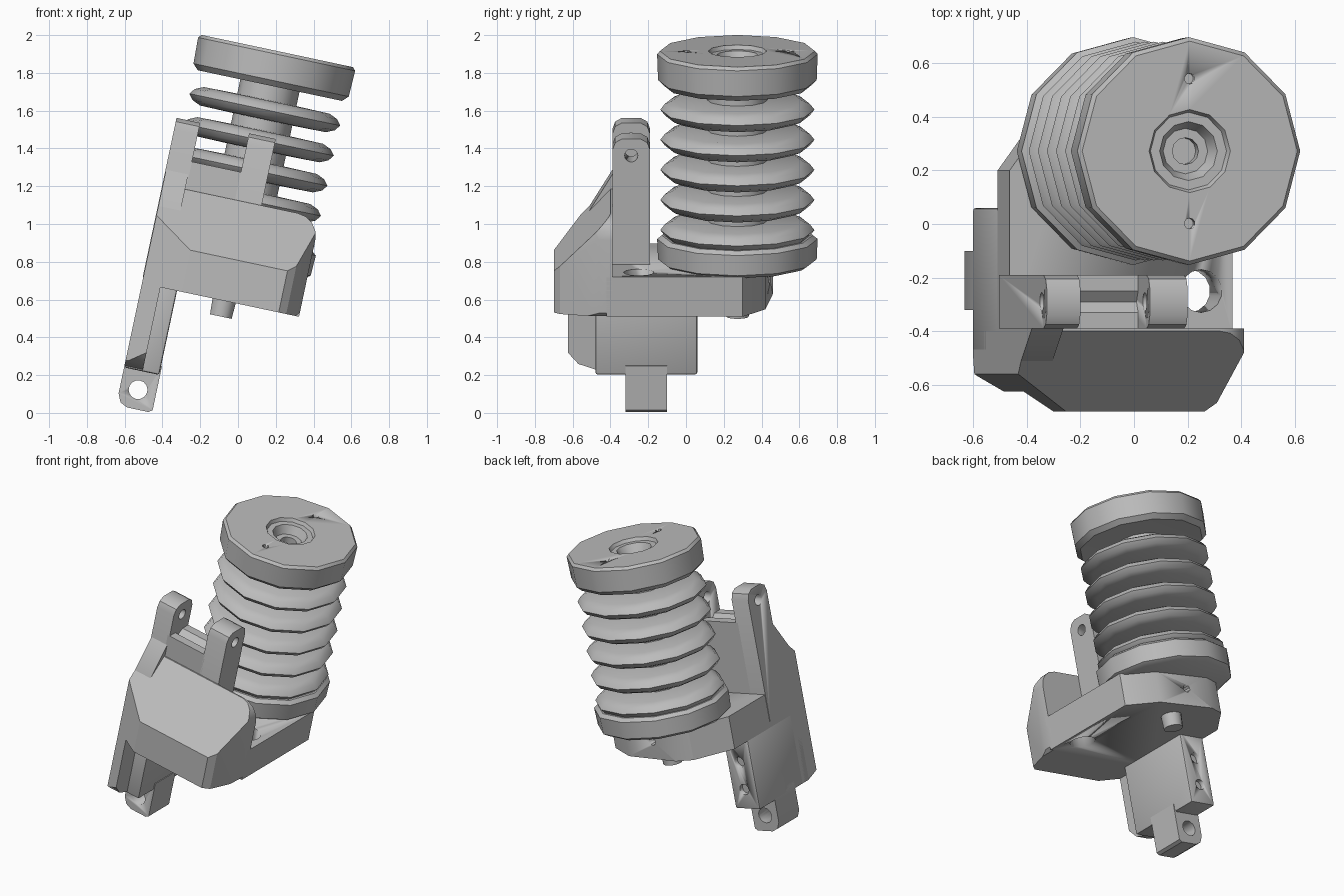
import bpy, bmesh, math
from mathutils import Matrix, Vector

cube = bpy.data.objects.get("Cube")
if cube:
    bpy.data.objects.remove(cube)

# Everything is laid out upright, then leaned sideways by this tilt
TILT = Matrix.Rotation(math.radians(12), 4, 'Y')
AX, AY = -0.195, 0.272      # bellows axis

grey = bpy.data.materials.new("plain_grey")
grey.use_nodes = True
grey.diffuse_color = (0.5, 0.5, 0.5, 1)
for node in grey.node_tree.nodes:
    if node.type == 'BSDF_PRINCIPLED':
        node.inputs["Base Color"].default_value = (0.5, 0.5, 0.5, 1)


def finish(name, bm, angle=32):
    bmesh.ops.recalc_face_normals(bm, faces=bm.faces)
    mesh = bpy.data.meshes.new(name)
    bm.to_mesh(mesh)
    bm.free()
    mesh.transform(TILT)
    mesh.materials.append(grey)
    ob = bpy.data.objects.new(name, mesh)
    bpy.context.collection.objects.link(ob)
    bpy.ops.object.select_all(action='DESELECT')
    ob.select_set(True)
    bpy.context.view_layer.objects.active = ob
    bpy.ops.object.shade_smooth_by_angle(angle=math.radians(angle))
    return ob


def prism(name, pts, axis, a, b, cuts=(), bevel=0.0):
    """Extrude a 2D outline along an axis; cuts are (point, outward normal)."""
    def place(p, d):
        v = list(p)
        v.insert("xyz".index(axis), d)
        return v
    bm = bmesh.new()
    face = bm.faces.new([bm.verts.new(place(p, a)) for p in pts])
    ext = bmesh.ops.extrude_face_region(bm, geom=[face])
    shift = Vector(place((0, 0), b - a))
    bmesh.ops.translate(bm, vec=shift,
                        verts=[g for g in ext["geom"] if isinstance(g, bmesh.types.BMVert)])
    for co, no in cuts:
        geom = bm.verts[:] + bm.edges[:] + bm.faces[:]
        res = bmesh.ops.bisect_plane(bm, geom=geom, plane_co=co, plane_no=no, clear_outer=True)
        rim = [g for g in res["geom_cut"] if isinstance(g, bmesh.types.BMEdge)]
        bmesh.ops.edgeloop_fill(bm, edges=rim)
    bmesh.ops.recalc_face_normals(bm, faces=bm.faces)
    if bevel:
        bmesh.ops.bevel(bm, geom=bm.edges[:], offset=bevel, segments=2,
                        profile=0.5, affect='EDGES', clamp_overlap=True)
    return finish(name, bm)


def box(name, x, y, z, bevel=0.0):
    return prism(name, [(x[0], y[0]), (x[1], y[0]), (x[1], y[1]), (x[0], y[1])],
                 'z', z[0], z[1], bevel=bevel)


def lathe(name, profile, sides=12):
    """Spin a closed (radius, height) outline about the bellows axis."""
    bm = bmesh.new()
    vs = [bm.verts.new((AX + r, AY, h)) for r, h in profile]
    edges = [bm.edges.new((vs[i], vs[(i + 1) % len(vs)])) for i in range(len(vs))]
    bmesh.ops.spin(bm, geom=vs + edges, cent=(AX, AY, 0), axis=(0, 0, 1),
                   angle=2 * math.pi, steps=sides)
    bmesh.ops.remove_doubles(bm, verts=bm.verts, dist=0.0005)
    return finish(name, bm, 38)


def drill(ob, centre, axis, radius, depth, sides=14):
    """Cut a round hole through or into a part."""
    bm = bmesh.new()
    rot = {'x': Matrix.Rotation(math.pi / 2, 4, 'Y'),
           'y': Matrix.Rotation(math.pi / 2, 4, 'X'), 'z': Matrix()}[axis]
    bmesh.ops.create_cone(bm, cap_ends=True, segments=sides, radius1=radius, radius2=radius,
                          depth=depth, matrix=Matrix.Translation(centre) @ rot)
    cutter = finish("hole_cutter", bm)
    cutter.hide_render = True
    mod = ob.modifiers.new("hole", 'BOOLEAN')
    mod.operation = 'DIFFERENCE'
    mod.solver = 'EXACT'
    mod.object = cutter
    bpy.ops.object.select_all(action='DESELECT')
    ob.select_set(True)
    bpy.context.view_layer.objects.active = ob
    bpy.ops.object.modifier_apply(modifier=mod.name)
    bpy.data.objects.remove(cutter)


# Bellows: top cap with a stepped socket and two pin holes
cap = lathe("top_cap", [(0, 1.74), (0.39, 1.73), (0.42, 1.76), (0.425, 1.90), (0.41, 1.917),
                        (0.155, 1.917), (0.145, 1.895), (0.11, 1.895), (0.085, 1.84),
                        (0.05, 1.84), (0.05, 1.79), (0, 1.79)])
for side in (-1, 1):
    drill(cap, (AX, AY + side * 0.27, 1.917), 'z', 0.02, 0.06, 10)

# Bellows: folds, core and bottom flange
for i in range(5):
    h = 1.60 - i * 0.163
    lathe("bellows_fold_%d" % (i + 1),
          [(0, h - 0.055), (0.34, h - 0.05), (0.385, h - 0.03), (0.408, h),
           (0.385, h + 0.03), (0.34, h + 0.05), (0, h + 0.055)])
lathe("bellows_core", [(0, 0.8), (0.16, 0.8), (0.16, 1.76), (0, 1.76)])
lathe("bottom_flange", [(0, 0.77), (0.39, 0.77), (0.42, 0.79), (0.425, 0.90),
                        (0.40, 0.92), (0, 0.92)])

# Base plate under the bellows
plate = prism("base_plate", [(0.21, -0.42), (0.21, 0.30), (0.02, 0.42), (-0.37, 0.46),
                             (-0.48, 0.42), (-0.64, 0.20), (-0.64, -0.42)], 'z', 0.565, 0.78)
drill(plate, (0.09, -0.25, 0.68), 'z', 0.08, 0.5)
drill(plate, (-0.2, 0.45, 0.68), 'y', 0.025, 0.12, 10)

# Locating pin below the plate
bm = bmesh.new()
bmesh.ops.create_cone(bm, cap_ends=True, segments=14, radius1=0.06, radius2=0.065,
                      depth=0.1, matrix=Matrix.Translation((AX, AY, 0.53)))
finish("locating_pin", bm)

# Front housing: rounded outline, sloping top and chamfered front corners
outline = [(-0.64, 0.565), (0.19, 0.565), (0.21, 0.585)]
for k in range(5):
    t = math.radians(22.5 * k)
    outline.append((0.09 + 0.12 * math.cos(t), 0.98 + 0.12 * math.sin(t)))
outline += [(-0.59, 1.10), (-0.64, 1.06)]
left_round = [((-0.64, -0.56, 0), (-0.55, -0.84, 0)), ((-0.60, -0.645, 0), (-0.8, -0.6, 0))]
prism("front_housing", outline, 'y', -0.70, -0.39,
      cuts=[((0, -0.70, 0.79), (0, -0.72, 0.70)),
            ((0.21, -0.46, 0), (0.9, -0.30, 0)),
            ((0.10, -0.70, 0), (0.6, -0.75, 0))] + left_round)

# Hinge lugs rising behind the housing, with a low wall between them
lug = [(-0.39, 0.60), (-0.39, 1.40), (-0.375, 1.44), (-0.34, 1.46),
       (-0.24, 1.46), (-0.205, 1.44), (-0.19, 1.40), (-0.19, 0.60)]
for name, x0, x1 in (("outer_lug", -0.643, -0.515), ("inner_lug", -0.25, -0.106)):
    ob = prism(name, lug, 'x', x0, x1)
    drill(ob, ((x0 + x1) / 2, -0.29, 1.37), 'x', 0.035, 0.4)
prism("lug_wall", [(-0.39, 0.60), (-0.39, 1.25), (-0.33, 1.25), (-0.29, 1.22),
                   (-0.25, 1.25), (-0.19, 1.25), (-0.19, 0.60)], 'x', -0.53, -0.24)

# Sloping brace from the housing up to the outer lug
prism("lug_brace", [(-0.52, 0.9), (-0.52, 0.97), (-0.39, 1.18), (-0.37, 0.9)],
      'x', -0.64, -0.52)

# Downward leg with two screw holes, its front web and the foot lug
leg = box("leg", (-0.64, -0.45), (-0.48, 0.06), (0.11, 0.60), bevel=0.012)
for h in (0.24, 0.42):
    drill(leg, (-0.545, 0.06, h), 'y', 0.035, 0.06, 12)
prism("leg_web", [(-0.40, 0.12), (-0.48, 0.12), (-0.57, 0.15), (-0.66, 0.25),
                  (-0.70, 0.40), (-0.70, 0.60), (-0.40, 0.60)], 'x', -0.64, -0.54,
      cuts=[((-0.64, -0.56, 0), (-0.55, -0.84, 0))])
foot = prism("foot_lug", [(-0.64, 0.16), (-0.64, -0.03), (-0.62, -0.075), (-0.58, -0.094),
                          (-0.465, -0.094), (-0.445, -0.08), (-0.445, 0.16)],
             'y', -0.32, -0.10)
drill(foot, (-0.543, -0.21, 0.01), 'y', 0.05, 0.5)
